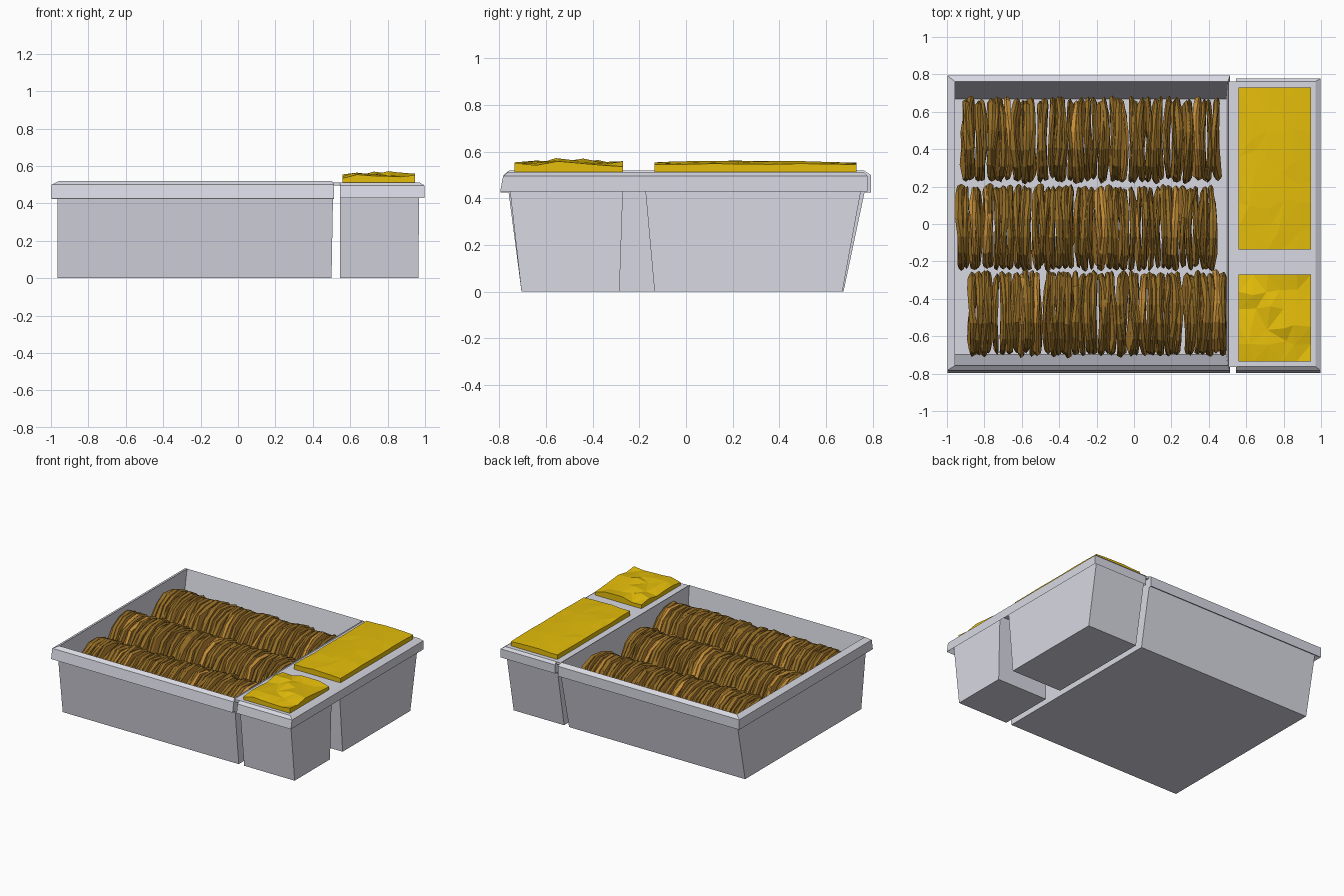
import bpy, bmesh, math, random

random.seed(11)
cube = bpy.data.objects.get("Cube")
if cube:
    bpy.data.objects.remove(cube, do_unlink=True)


def material(name, rgb):
    m = bpy.data.materials.new(name)
    m.use_nodes = True
    m.diffuse_color = (*rgb, 1)
    bsdf = m.node_tree.nodes["Principled BSDF"]
    bsdf.inputs["Base Color"].default_value = (*rgb, 1)
    bsdf.inputs["Roughness"].default_value = 0.7
    return m


plastic = material("pale grey plastic", (0.69, 0.69, 0.77))
crust = material("toasted crust brown", (0.32, 0.165, 0.021))
crumb = material("light biscuit tan", (0.58, 0.28, 0.04))
cheese = material("golden cheese yellow", (0.78, 0.51, 0.003))


def finish(name, bm, *mats):
    bmesh.ops.recalc_face_normals(bm, faces=bm.faces)
    mesh = bpy.data.meshes.new(name)
    bm.to_mesh(mesh)
    bm.free()
    for mat in mats:
        mesh.materials.append(mat)
    obj = bpy.data.objects.new(name, mesh)
    bpy.context.collection.objects.link(obj)


def bridge(bm, a, b):
    n = len(a)
    return [bm.faces.new((a[i], a[(i + 1) % n], b[(i + 1) % n], b[i]))
            for i in range(n)]


def loft(name, rects):
    """Closed plastic body through rectangles given as x0, x1, y0, y1, z."""
    bm = bmesh.new()
    loops = []
    for x0, x1, y0, y1, z in rects:
        corners = ((x0, y0), (x1, y0), (x1, y1), (x0, y1))
        loops.append([bm.verts.new((x, y, z)) for x, y in corners])
    for a, b in zip(loops, loops[1:]):
        bridge(bm, a, b)
    bm.faces.new(loops[0])
    bm.faces.new(loops[-1])
    finish(name, bm, plastic)


# Large open tray: outer wall, overhanging rim, inner wall, floor
loft("main_tray", [
    (-0.965, 0.50, -0.705, 0.675, 0),
    (-0.965, 0.508, -0.762, 0.768, 0.44),
    (-0.998, 0.512, -0.796, 0.793, 0.425),
    (-0.998, 0.512, -0.782, 0.793, 0.50),
    (-0.957, 0.502, -0.757, 0.762, 0.52),
    (-0.957, 0.494, -0.698, 0.668, 0.012)])

# Two side cups under a shared deck with a skirt
loft("front_side_cup", [
    (0.545, 0.965, -0.705, -0.285, 0),
    (0.545, 0.968, -0.762, -0.268, 0.50)])
loft("back_side_cup", [
    (0.545, 0.965, -0.135, 0.67, 0),
    (0.545, 0.968, -0.18, 0.762, 0.50)])
loft("side_deck", [
    (0.55, 0.965, -0.76, 0.76, 0.49),
    (0.545, 0.998, -0.796, 0.778, 0.43),
    (0.545, 0.998, -0.784, 0.778, 0.495),
    (0.545, 0.97, -0.762, 0.762, 0.513)])
loft("deck_bridge", [
    (0.503, 0.55, -0.765, 0.762, 0.495),
    (0.503, 0.55, -0.765, 0.762, 0.513)])


def add_biscuit(bm, cx, cy, cz, radius, thick, sides=14):
    """Warped upright wafer: brown crust rim, tan broad faces."""
    phase = random.uniform(0, math.tau)
    bend = random.uniform(0.004, 0.011)
    tilt = random.uniform(-0.01, 0.01)
    pale = random.random() < 0.12
    wobble = [random.uniform(0.93, 1.01) for _ in range(sides)]
    loops = []
    for side, scale in ((-0.5, 0.95), (0, 1), (0.5, 0.95)):
        ring = []
        for i in range(sides):
            a = math.tau * i / sides
            r = radius * wobble[i] * scale * random.uniform(0.98, 1)
            x = cx + side * thick + bend * math.sin(2 * a + phase)
            x += tilt * math.sin(a) + random.uniform(-0.005, 0.005)
            ring.append(bm.verts.new(
                (x, cy + r * math.cos(a), cz + r * math.sin(a))))
        loops.append(ring)
    for a, b in zip(loops, loops[1:]):
        for face in bridge(bm, a, b):
            face.material_index = int(pale)
    for ring, side in ((loops[0], -0.5), (loops[-1], 0.5)):
        hub = bm.verts.new((cx + side * thick, cy, cz))
        for i in range(sides):
            face = bm.faces.new((hub, ring[i], ring[(i + 1) % sides]))
            face.material_index = 1


# Three rows of stacked biscuits
rows = (("front", -0.865, 0.475, -0.48), ("middle", -0.925, 0.42, -0.02),
        ("back", -0.90, 0.44, 0.45))
for label, start, end, y in rows:
    bm = bmesh.new()
    count = 42
    for k in range(count):
        x = start + (end - start) * k / (count - 1)
        if 0 < k < count - 1:
            x += random.uniform(-0.01, 0.01)
        add_biscuit(bm, x, y + random.uniform(-0.008, 0.008),
                    0.272 + random.uniform(-0.006, 0.006), 0.234,
                    random.uniform(0.02, 0.034))
    finish(label + "_biscuit_row", bm, crust, crumb)


def cheese_slab(name, y0, y1, cells_y, arch, rough):
    """Uneven block with a gently crowned top."""
    bm = bmesh.new()
    x0, x1 = 0.56, 0.947
    bmesh.ops.create_grid(bm, x_segments=5, y_segments=cells_y, size=1)
    for v in bm.verts:
        u, w = v.co.x, v.co.y
        z = 0.546 + arch * (1 - u * u) * (1 - 0.6 * w * w)
        z += random.uniform(-rough, rough)
        if abs(u) < 0.99 and abs(w) < 0.99:
            u += random.uniform(-0.12, 0.12)
            w += random.uniform(-0.08, 0.08)
        v.co = (x0 + (u + 1) / 2 * (x1 - x0),
                y0 + (w + 1) / 2 * (y1 - y0), z)
    # Straight sides down to the deck
    border = [e for e in bm.edges if e.is_boundary]
    skirt = bmesh.ops.extrude_edge_only(bm, edges=border)
    for g in skirt["geom"]:
        if isinstance(g, bmesh.types.BMVert):
            g.co.z = 0.508
    bmesh.ops.triangulate(bm, faces=bm.faces)
    finish(name, bm, cheese)


cheese_slab("front_cheese_slab", -0.735, -0.27, 5, 0.019, 0.013)
cheese_slab("back_cheese_slab", -0.135, 0.73, 7, 0.016, 0.003)
